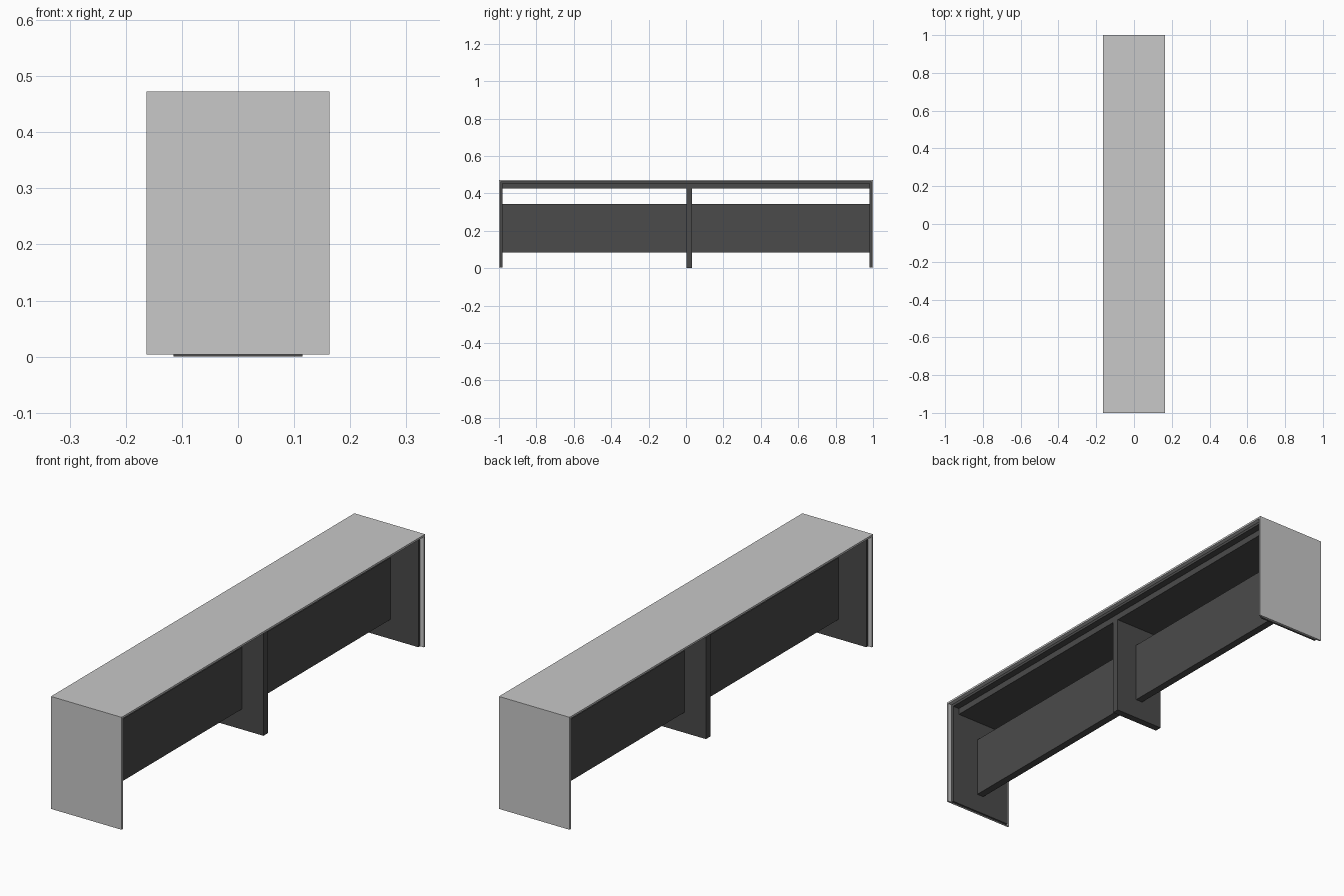
import bpy
import bmesh

cube = bpy.data.objects.get("Cube")
if cube:
    bpy.data.objects.remove(cube, do_unlink=True)


def make_material(name, value):
    mat = bpy.data.materials.new(name)
    mat.use_nodes = True
    colour = (value, value, value, 1)
    mat.diffuse_color = colour
    mat.node_tree.nodes["Principled BSDF"].inputs["Base Color"].default_value = colour
    return mat


light = make_material("light grey", 0.58)
dark = make_material("dark grey", 0.069)


def add_mesh(name, bm, mat):
    bmesh.ops.recalc_face_normals(bm, faces=bm.faces)
    mesh = bpy.data.meshes.new(name)
    bm.to_mesh(mesh)
    bm.free()
    mesh.materials.append(mat)
    obj = bpy.data.objects.new(name, mesh)
    bpy.context.collection.objects.link(obj)


def box(name, half_x, y0, y1, z0, z1, mat):
    bm = bmesh.new()
    bmesh.ops.create_cube(bm, size=1)
    for v in bm.verts:
        v.co.x *= 2 * half_x
        v.co.y = y1 if v.co.y > 0 else y0
        v.co.z = z1 if v.co.z > 0 else z0
    add_mesh(name, bm, mat)


def arch(name, half_x, half_y, top, bottom, thick, mat):
    """Upside-down U profile in the y-z plane, extruded along x."""
    inner = half_y - thick
    under = top - thick
    profile = [(-half_y, bottom), (-half_y, top), (half_y, top), (half_y, bottom),
               (inner, bottom), (inner, under), (-inner, under), (-inner, bottom)]
    bm = bmesh.new()
    face = bm.faces.new([bm.verts.new((-half_x, y, z)) for y, z in profile])
    ext = bmesh.ops.extrude_face_region(bm, geom=[face])
    verts = [g for g in ext["geom"] if isinstance(g, bmesh.types.BMVert)]
    bmesh.ops.translate(bm, verts=verts, vec=(2 * half_x, 0, 0))
    add_mesh(name, bm, mat)


# Thin outer shell and its recessed lining
arch("outer_shell", 0.163, 1.0, 0.473, 0.004, 0.008, light)
arch("inner_lining", 0.145, 0.992, 0.465, 0.004, 0.011, dark)

# Support board under the top, centre leg and long middle panel
box("top_support", 0.115, -0.981, 0.981, 0.427, 0.454, dark)
box("centre_leg", 0.115, 0.003, 0.033, 0.0, 0.427, dark)
for side, y0, y1 in (("front", -0.981, 0.003), ("back", 0.033, 0.981)):
    box(side + "_middle_panel", 0.016, y0, y1, 0.085, 0.343, dark)
